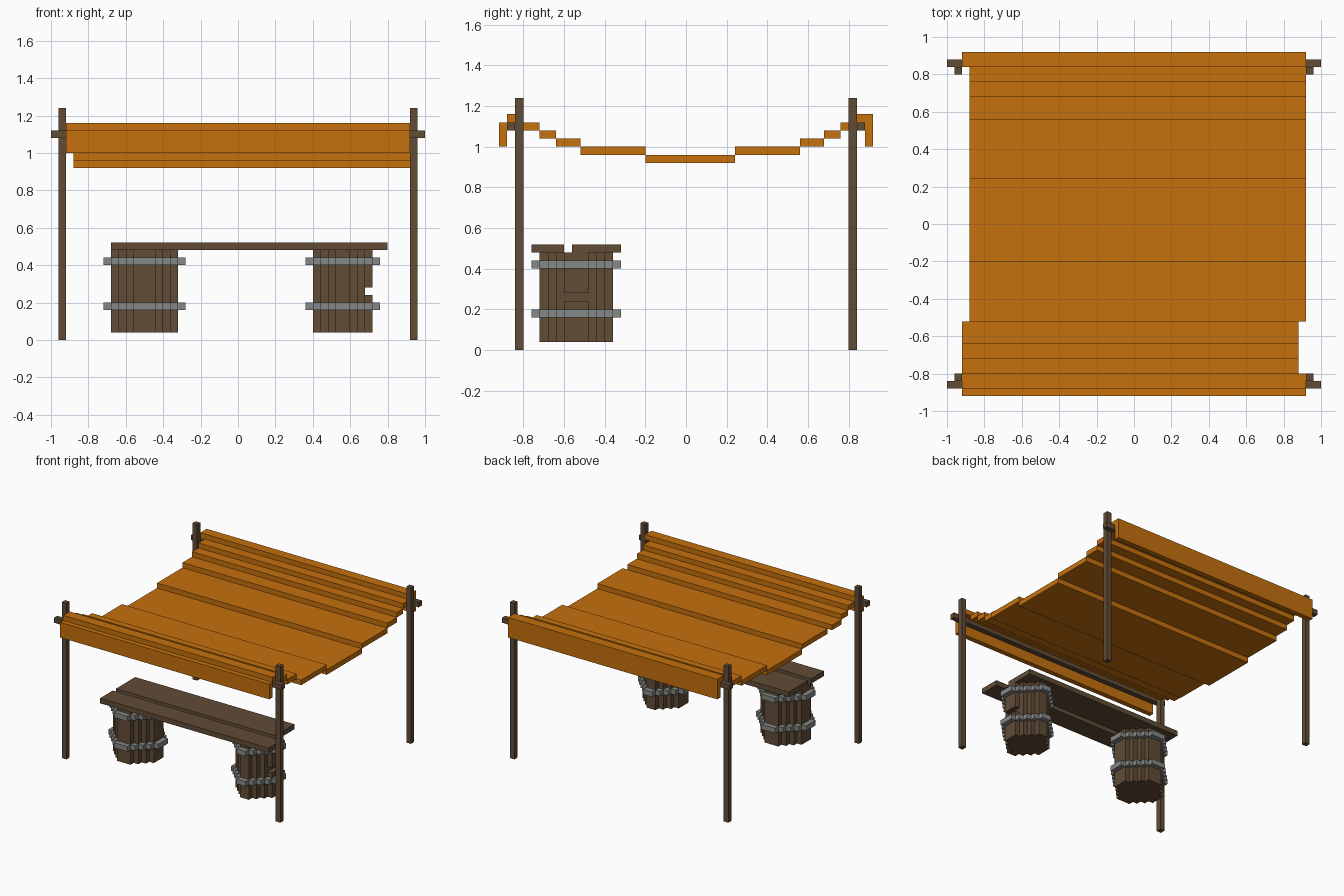
import bpy
import bmesh

U = 0.04  # block unit

if "Cube" in bpy.data.objects:
    bpy.data.objects.remove(bpy.data.objects["Cube"])


def material(name, rgb):
    m = bpy.data.materials.new(name)
    m.use_nodes = True
    m.diffuse_color = (*rgb, 1)
    m.node_tree.nodes["Principled BSDF"].inputs["Base Color"].default_value = (*rgb, 1)
    return m


wood = material("dark wood", (0.12, 0.072, 0.037))
cloth = material("orange cloth", (0.56, 0.162, 0.004))
iron = material("grey iron", (0.235, 0.25, 0.238))


def prism(name, outline, low, high, mat, axis="z"):
    """Extrude a flat outline: (x, y) along z, or (y, z) along x."""
    bm = bmesh.new()
    point = (lambda a, b: (a, b, low)) if axis == "z" else (lambda a, b: (low, a, b))
    face = bm.faces.new([bm.verts.new(point(a, b)) for a, b in outline])
    top = bmesh.ops.extrude_face_region(bm, geom=[face])["geom"]
    shift = (0, 0, high - low) if axis == "z" else (high - low, 0, 0)
    bmesh.ops.translate(bm, vec=shift, verts=[v for v in top if isinstance(v, bmesh.types.BMVert)])
    bmesh.ops.recalc_face_normals(bm, faces=bm.faces)
    mesh = bpy.data.meshes.new(name)
    bm.to_mesh(mesh)
    bm.free()
    mesh.materials.append(mat)
    ob = bpy.data.objects.new(name, mesh)
    bpy.context.collection.objects.link(ob)
    return ob


def box(name, x, y, z, mat):
    return prism(name, [(x[0], y[0]), (x[1], y[0]), (x[1], y[1]), (x[0], y[1])], *z, mat)


def stepped_round(cx, cy, widths):
    """Blocky round outline from the width of each row of blocks."""
    right = []
    y = cy - len(widths) * U / 2
    for w in widths:
        right += [(w * U / 2, y), (w * U / 2, y + U)]
        y += U
    # drop the doubled points between rows of equal width
    right = [p for i, p in enumerate(right) if i == 0 or p != right[i - 1]]
    return [(cx + a, b) for a, b in right] + [(cx - a, b) for a, b in reversed(right)]


# Poles and cross bars
for side, x in (("right", -0.96), ("left", 0.92)):
    for end, y in (("front", -0.84), ("back", 0.80)):
        box(f"{end}_{side}_pole", (x, x + U), (y, y + U), (0, 1.24), wood)
for end, y in (("front", -0.88), ("back", 0.84)):
    box(f"{end}_cross_bar", (-1, 1), (y, y + U), (1.08, 1.12), wood)

# Sagging canopy: strips stepping down to the middle and up again
edges = [-0.80, -0.72, -0.64, -0.52, -0.20, 0.24, 0.56, 0.68, 0.76, 0.84]
for i, (y0, y1) in enumerate(zip(edges, edges[1:])):
    z = 0.92 + U * abs(i - 4)
    span = (-0.92, 0.88) if i < 3 else (-0.88, 0.92)
    box(f"canopy_strip_{i + 1}", span, (y0, y1), (z, z + U), cloth)

# Canopy ends folded over the cross bars
wide = (-0.92, 0.92)
box("front_canopy_fold", wide, (-0.88, -0.80), (1.12, 1.16), cloth)
box("front_canopy_flap", wide, (-0.92, -0.88), (1.0, 1.12), cloth)
fold = [(0.84, 1.12), (0.88, 1.12), (0.88, 1.0), (0.92, 1.0), (0.92, 1.16), (0.84, 1.16)]
prism("back_canopy_flap", fold, *wide, cloth, axis="x")

# Barrels with two hoops each
BY = -0.54
barrels = {}
for side, cx, n in (("right", -0.50, 3), ("left", 0.56, 2)):
    rise = [n, n + 2, n + 4]
    body = rise + [n + 6] * 3 + rise[::-1]
    rise = rise + [n + 6]
    hoop = rise + [n + 8] * 3 + rise[::-1]
    barrels[side] = prism(f"{side}_barrel", stepped_round(cx, BY, body), 0.04, 0.48, wood)
    for level, z in (("lower", 0.16), ("upper", 0.40)):
        prism(f"{side}_barrel_{level}_hoop", stepped_round(cx, BY, hoop), z, z + U, iron)

# Tap slot in the outer side of the left barrel
cutter = box("slot_cutter", (0.68, 0.80), (-0.60, -0.48), (0.24, 0.28), wood)
cutter.hide_render = True
slot = barrels["left"].modifiers.new("slot", "BOOLEAN")
slot.operation = "DIFFERENCE"
slot.solver = "EXACT"
slot.object = cutter
bpy.context.view_layer.objects.active = barrels["left"]
bpy.ops.object.modifier_apply(modifier=slot.name)
bpy.data.objects.remove(cutter)

# Table planks
box("front_plank", (-0.68, 0.80), (-0.76, -0.60), (0.48, 0.52), wood)
box("back_plank", (-0.68, 0.72), (-0.56, -0.32), (0.48, 0.52), wood)
